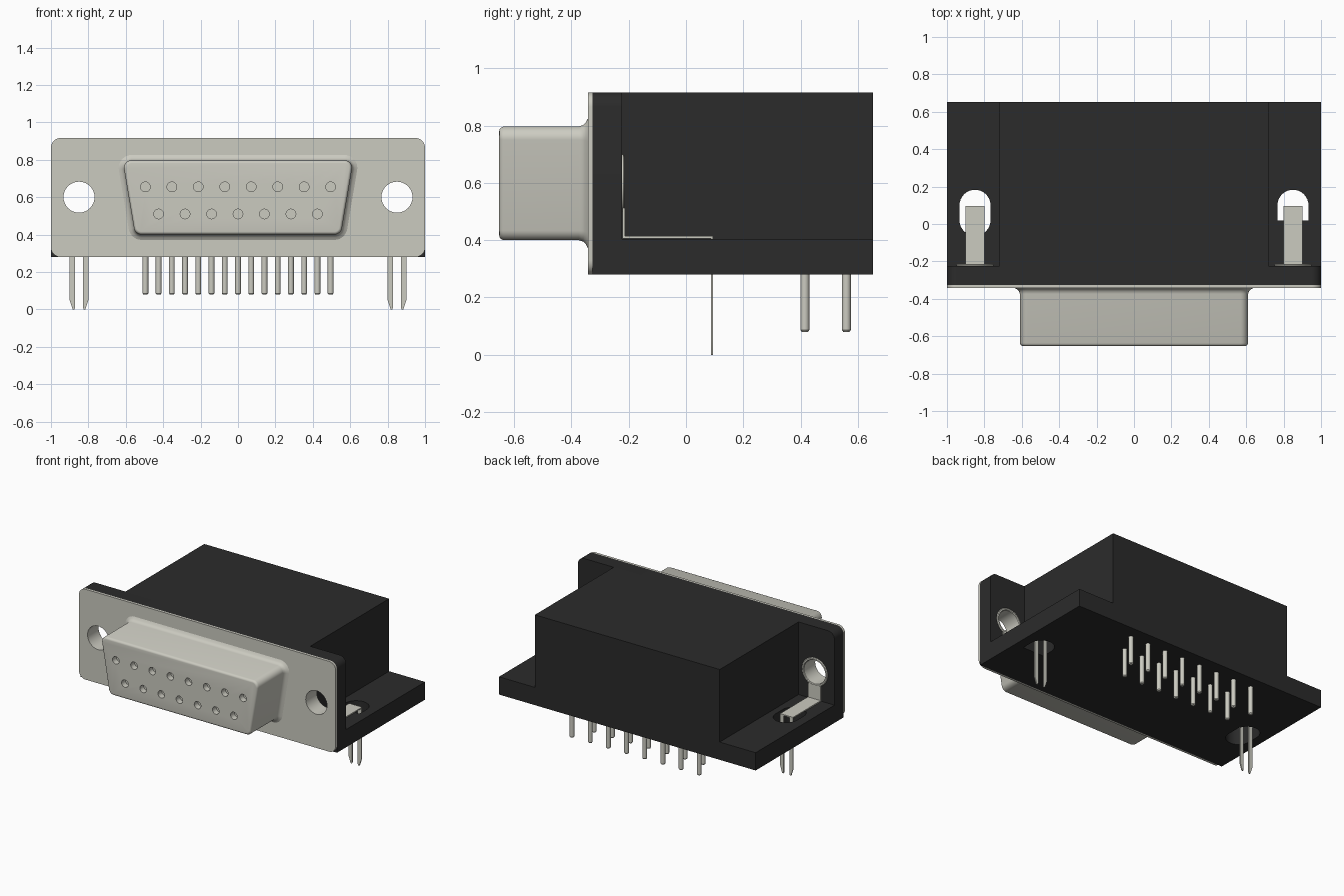
import bpy, bmesh, math
from mathutils import Vector

if "Cube" in bpy.data.objects:
    bpy.data.objects.remove(bpy.data.objects["Cube"], do_unlink=True)


def material(name, rgb):
    m = bpy.data.materials.new(name)
    m.use_nodes = True
    m.diffuse_color = (*rgb, 1)
    bsdf = m.node_tree.nodes["Principled BSDF"]
    bsdf.inputs["Base Color"].default_value = (*rgb, 1)
    bsdf.inputs["Roughness"].default_value = 0.6
    return m


METAL = material("warm grey metal", (0.60, 0.595, 0.53))
BLACK = material("black plastic", (0.024, 0.024, 0.024))
parts = []


def loft(name, rings, mat, closed=False):
    """Skin equal-length rings of 3D points; cap the ends or close the loop."""
    bm = bmesh.new()
    vs = [[bm.verts.new(p) for p in ring] for ring in rings]
    n = len(vs[0])
    pairs = list(zip(vs, vs[1:])) + ([(vs[-1], vs[0])] if closed else [])
    for a, b in pairs:
        for i in range(n):
            bm.faces.new((a[i], a[(i + 1) % n], b[(i + 1) % n], b[i]))
    if not closed:
        bm.faces.new(vs[0])
        bm.faces.new(vs[-1])
    bmesh.ops.recalc_face_normals(bm, faces=bm.faces)
    mesh = bpy.data.meshes.new(name)
    bm.to_mesh(mesh)
    bm.free()
    mesh.materials.append(mat)
    ob = bpy.data.objects.new(name, mesh)
    bpy.context.collection.objects.link(ob)
    parts.append(ob)
    return ob


def along_y(pts, y):
    return [(x, y, z) for x, z in pts]


def along_z(pts, z):
    return [(x, y, z) for x, y in pts]


def prism_y(name, pts, y0, y1, mat):
    return loft(name, [along_y(pts, y0), along_y(pts, y1)], mat)


def prism_z(name, pts, z0, z1, mat):
    return loft(name, [along_z(pts, z0), along_z(pts, z1)], mat)


def rect(x0, x1, y0, y1):
    return [(x0, y0), (x1, y0), (x1, y1), (x0, y1)]


def arc(cx, cy, r, a0=0, a1=360, n=32):
    steps = n if a1 - a0 == 360 else n + 1
    return [(cx + r * math.cos(math.radians(a0 + (a1 - a0) * i / n)),
             cy + r * math.sin(math.radians(a0 + (a1 - a0) * i / n))) for i in range(steps)]


def rounded(corners, radii, n=6):
    """Polygon with each corner rounded by its own radius."""
    out = []
    for i, p in enumerate(corners):
        p = Vector(p)
        r = radii[i]
        if r == 0:
            out.append(tuple(p))
            continue
        u = (Vector(corners[i - 1]) - p).normalized()
        v = (Vector(corners[(i + 1) % len(corners)]) - p).normalized()
        half = u.angle(v) / 2
        c = p + (u + v).normalized() * r / math.sin(half)
        s, e = p + u * r / math.tan(half) - c, p + v * r / math.tan(half) - c
        out += [tuple(c + s.lerp(e, k / n).normalized() * r) for k in range(n + 1)]
    return out


def offset(corners, d):
    """Grow a counter-clockwise convex polygon outward by d."""
    out = []
    for i, p in enumerate(corners):
        p = Vector(p)
        a = p - Vector(corners[i - 1])
        b = Vector(corners[(i + 1) % len(corners)]) - p
        n1 = Vector((a.y, -a.x)).normalized()
        n2 = Vector((b.y, -b.x)).normalized()
        out.append(tuple(p + (n1 + n2) * d / (1 + n1.dot(n2))))
    return out


def cut(ob, cutter):
    mod = ob.modifiers.new("cut", "BOOLEAN")
    mod.operation, mod.solver, mod.object = "DIFFERENCE", "EXACT", cutter
    bpy.context.view_layer.objects.active = ob
    bpy.ops.object.modifier_apply(modifier=mod.name)
    parts.remove(cutter)
    bpy.data.objects.remove(cutter, do_unlink=True)


BOTTOM, TOP, FLOOR = 0.28, 0.916, 0.405
HOLE_X, HOLE_Z, HOLE_R = 0.85, 0.60, 0.083
PITCH = 0.1415

# Black plastic housing: core block, base slab, front flange
prism_z("housing_core", rect(-0.72, 0.72, -0.224, 0.653), FLOOR, TOP, BLACK)
base = prism_z("housing_base", rect(-1, 1, -0.224, 0.653), BOTTOM, FLOOR, BLACK)
outline = rect(-1, 1, BOTTOM, TOP)
flange = prism_y("housing_flange", rounded(outline, [0, 0, 0.05, 0.05]), -0.326, -0.224, BLACK)

# Metal face plate
plate = prism_y("face_plate", rounded(outline, [0.05] * 4), -0.342, -0.326, METAL)

# Shell: rounded trapezoid with a flared root and a softened front edge
trapezoid = [(-0.55, 0.40), (0.55, 0.40), (0.617, 0.797), (-0.617, 0.797)]
sections = [(-0.340, 0.032), (-0.344, 0.025), (-0.350, 0.014), (-0.359, 0.005), (-0.374, 0),
            (-0.637, 0), (-0.646, -0.004), (-0.651, -0.010), (-0.652, -0.016)]
shell = loft("connector_shell", [along_y(rounded(offset(trapezoid, d), [0.04 + d] * 4), y)
                                 for y, d in sections], METAL)

# Socket holes and solder pins: a row of eight and a row of seven
for count, z, y in ((8, 0.655, 0.56), (7, 0.51, 0.415)):
    for i in range(count):
        x = (i - (count - 1) / 2) * PITCH
        cut(shell, prism_y("socket_cutter", arc(x, z, 0.026, n=20), -0.70, -0.61, METAL))
        loft("solder_pin", [along_z(arc(x, y, r, n=16), h) for h, r in
                            ((0.08, 0.011), (0.086, 0.0155), (BOTTOM + 0.02, 0.0155))], METAL)

for side, label in ((-1, "right"), (1, "left")):
    cx = side * HOLE_X

    # Screw holes through plate and flange
    cut(plate, prism_y("hole_cutter", arc(cx, HOLE_Z, HOLE_R), -0.4, -0.3, METAL))
    cut(flange, prism_y("hole_cutter", arc(cx, HOLE_Z, 0.088), -0.4, -0.2, BLACK))

    # Slot in the base, with the front end round on the right and square on the left
    slot = arc(cx, 0.10, HOLE_R, 0, 180, 16)
    slot += arc(cx, 0.02, HOLE_R, 180, 360, 16) if side < 0 else [(cx - HOLE_R, 0.02), (cx + HOLE_R, 0.02)]
    cut(base, prism_z("slot_cutter", slot, 0.2, 0.5, BLACK))

    # Eyelet lining the screw hole, with a rolled rim behind the flange
    profile = [(0.083, -0.326), (0.083, -0.219), (0.087, -0.214), (0.096, -0.214),
               (0.101, -0.219), (0.099, -0.224), (0.088, -0.224), (0.088, -0.326)]
    loft(label + "_eyelet", [along_y(arc(cx, HOLE_Z, r), y) for r, y in profile], METAL, closed=True)

    # Board lock: upright, strap over the slot and two tapered prongs
    strap = [(-0.222, 0.513), (-0.222, 0.406), (0.095, 0.406), (0.095, 0.414),
             (-0.213, 0.414), (-0.213, 0.513)]
    loft(label + "_lock_strap", [[(cx + dx, y, z) for y, z in strap] for dx in (-0.05, 0.05)], METAL)
    for s in (-1, 1):
        prong = [(0.022, 0.41), (0.05, 0.41), (0.05, 0.05), (0.034, 0.0), (0.024, 0.0), (0.022, 0.01)]
        prism_y(label + "_lock_prong", [(cx + s * x, z) for x, z in prong], 0.087, 0.095, METAL)

# Smooth the curved walls and keep the edges sharp
bpy.ops.object.select_all(action="DESELECT")
for ob in parts:
    ob.select_set(True)
bpy.context.view_layer.objects.active = parts[0]
bpy.ops.object.shade_smooth_by_angle(angle=math.radians(35))
